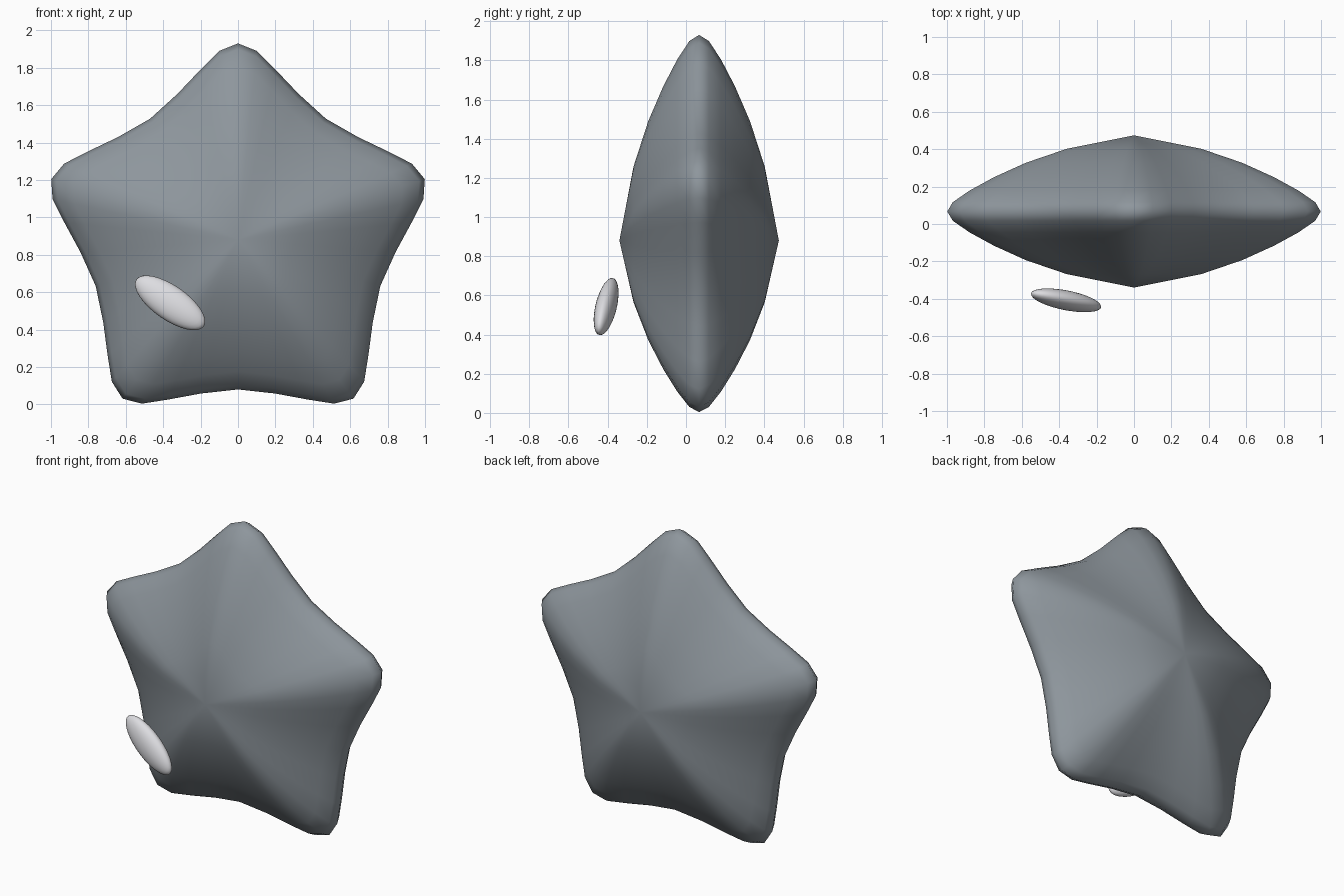
import bpy, bmesh, math
from mathutils import Matrix, Vector

if "Cube" in bpy.data.objects:
    bpy.data.objects.remove(bpy.data.objects["Cube"])


def material(name, rgb):
    m = bpy.data.materials.new(name)
    m.diffuse_color = (*rgb, 1)
    m.use_nodes = True
    m.node_tree.nodes["Principled BSDF"].inputs["Base Color"].default_value = m.diffuse_color
    return m


def finish(bm, name, mat):
    bmesh.ops.recalc_face_normals(bm, faces=bm.faces)
    for f in bm.faces:
        f.smooth = True
    me = bpy.data.meshes.new(name)
    bm.to_mesh(me)
    bm.free()
    me.materials.append(mat)
    ob = bpy.data.objects.new(name, me)
    bpy.context.collection.objects.link(ob)
    return ob


slate = material("slate_grey", (0.27, 0.305, 0.335))
pale = material("pale_grey", (0.72, 0.72, 0.75))

# Half an arm of the rounded star outline: (degrees from tip, radius)
half = [(0, 1.05), (5.65, 1.015), (12.4, 0.932), (22.5, 0.845), (36, 0.80)]
arm = half + [(72 - a, r) for a, r in half[-2:0:-1]]
outline = [(math.radians(72 * k + a), r) for k in range(5) for a, r in arm]

# Lens profile from front apex to back apex: (fraction of outline, depth)
front = [(0.36, -0.335), (0.58, -0.26), (0.75, -0.183), (0.88, -0.112), (0.97, -0.05)]
profile = front + [(1, 0)] + [(s, -y) for s, y in reversed(front)]
centre = Vector((0, 0.067, 0.88))

# Star body: scaled outline rings closed by pointed fans
bm = bmesh.new()
rings = [[bm.verts.new(centre + Vector((s * r * math.sin(a), y, s * r * math.cos(a))))
          for a, r in outline] for s, y in profile]
n = len(outline)
for r0, r1 in zip(rings, rings[1:]):
    for i in range(n):
        j = (i + 1) % n
        bm.faces.new((r0[i], r0[j], r1[j], r1[i]))
for ring, y in ((rings[0], -0.407), (rings[-1], 0.407)):
    apex = bm.verts.new(centre + Vector((0, y, 0)))
    for i in range(n):
        bm.faces.new((apex, ring[i], ring[(i + 1) % n]))
finish(bm, "star_body", slate)

# Floating flattened oval in front of the lower left arm
long_axis = Vector((0.82, -0.17, -0.57)).normalized()
wide_axis = Vector((0.57, 0, 0.82)).normalized()
thin_axis = long_axis.cross(wide_axis).normalized()
rot = Matrix((long_axis, wide_axis, thin_axis)).transposed().to_4x4()
bm = bmesh.new()
bmesh.ops.create_uvsphere(bm, u_segments=32, v_segments=16, radius=1)
bm.transform(Matrix.Translation((-0.363, -0.408, 0.543)) @ rot
             @ Matrix.Diagonal((0.223, 0.092, 0.052, 1)))
finish(bm, "oval_spot", pale)
